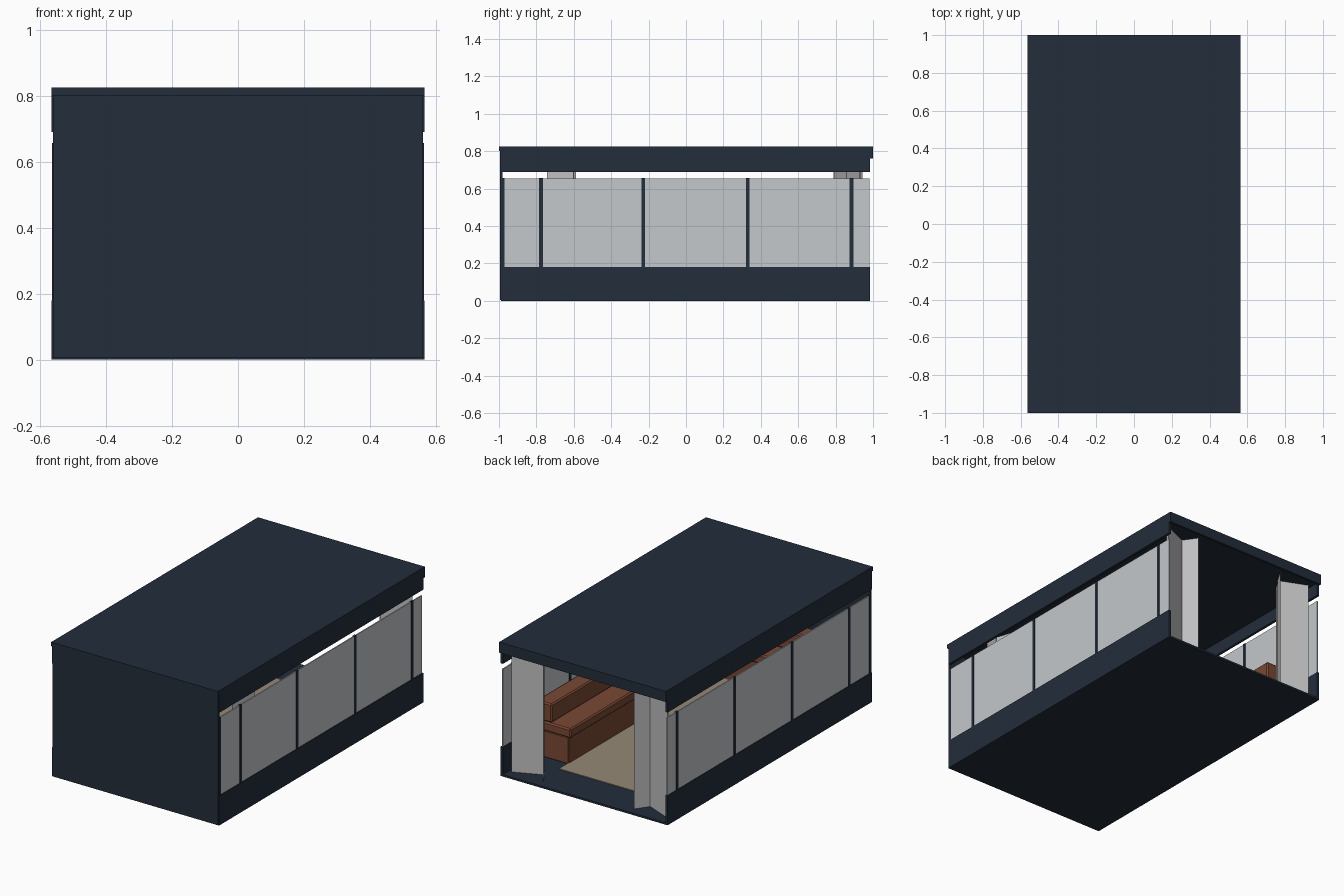
import bpy
import bmesh

cube = bpy.data.objects.get("Cube")
if cube:
    bpy.data.objects.remove(cube, do_unlink=True)


def material(name, rgb):
    m = bpy.data.materials.new(name)
    m.use_nodes = True
    m.diffuse_color = (*rgb, 1)
    m.node_tree.nodes["Principled BSDF"].inputs["Base Color"].default_value = (*rgb, 1)
    return m


navy = material("navy", (0.016, 0.026, 0.043))
glass = material("pale_glass", (0.55, 0.58, 0.60))
cloth = material("grey_cloth", (0.52, 0.52, 0.53))
leather = material("brown_leather", (0.19, 0.066, 0.034))
carpet = material("tan_carpet", (0.30, 0.25, 0.18))


def finish(name, bm, mat):
    bmesh.ops.recalc_face_normals(bm, faces=bm.faces)
    mesh = bpy.data.meshes.new(name)
    bm.to_mesh(mesh)
    bm.free()
    mesh.materials.append(mat)
    ob = bpy.data.objects.new(name, mesh)
    bpy.context.scene.collection.objects.link(ob)
    return ob


def box(name, x, y, z, mat, bevel=0):
    """Box spanning the three (low, high) ranges."""
    bm = bmesh.new()
    bmesh.ops.create_cube(bm, size=1)
    for v in bm.verts:
        v.co = [sum(r) / 2 + c * (r[1] - r[0]) for r, c in zip((x, y, z), v.co)]
    if bevel:
        bmesh.ops.bevel(bm, geom=bm.edges[:], offset=bevel, segments=1, affect='EDGES')
    return finish(name, bm, mat)


def span(side, a, b):
    return tuple(sorted((side * a, side * b)))


def curtain(name, path, side, z, mat):
    """Folded sheet standing on a plan path."""
    bm = bmesh.new()
    low, high = [[bm.verts.new((side * x, y, h)) for x, y in path] for h in z]
    for i in range(len(path) - 1):
        bm.faces.new((low[i], low[i + 1], high[i + 1], high[i]))
    ob = finish(name, bm, mat)
    mod = ob.modifiers.new("thickness", 'SOLIDIFY')
    mod.thickness = 0.008
    mod.offset = 0
    return ob


# Shell
W = 0.565
box("floor", (-W, W), (-0.99, 0.985), (0, 0.012), navy)
box("front_wall", (-0.56, 0.56), (-0.995, -0.98), (0.005, 0.8), navy)
box("roof", (-W, W), (-1, 1), (0.8, 0.825), navy)
box("ceiling", (-0.55, 0.55), (-0.98, 0.985), (0.77, 0.8), navy)
box("rear_fascia", (-W, W), (0.985, 1), (0.76, 0.8), navy)
box("carpet", (-0.335, 0.335), (-0.97, 0.75), (0.012, 0.017), carpet)

# Sides: sill, glazing with posts, top rail above an open slot
for side, tag in ((1, "left"), (-1, "right")):
    box(tag + "_sill", span(side, 0.55, W), (-0.99, 0.985), (0, 0.18), navy)
    box(tag + "_glazing", span(side, 0.553, 0.56), (-0.975, 0.98), (0.18, 0.655), glass)
    box(tag + "_top_rail", span(side, 0.55, W), (-0.99, 0.985), (0.69, 0.8), navy)
    for n, y in enumerate((-0.775, -0.228, 0.33, 0.885)):
        box(f"{tag}_post_{n + 1}", span(side, 0.55, 0.563), (y - 0.01, y + 0.01),
            (0.18, 0.657), navy)
    box(tag + "_corner_post", span(side, 0.55, 0.563), (-0.99, -0.97), (0.18, 0.657), navy)

    # Rear curtains
    curtain(tag + "_rear_curtain",
            [(0.53, 0.93), (0.36, 0.86), (0.31, 0.94), (0.41, 0.79)], side, (0.015, 0.77), cloth)

    # Side benches
    box(tag + "_bench_base", span(side, 0.33, 0.545), (-0.97, 0.665), (0.012, 0.175), leather, 0.004)
    box(tag + "_bench_cushion", span(side, 0.31, 0.545), (-0.97, 0.675), (0.177, 0.235), leather, 0.008)
    box(tag + "_bench_back", span(side, 0.44, 0.545), (-0.97, 0.67), (0.235, 0.35), leather, 0.008)

# Bench across the front end
box("front_bench_base", (-0.33, 0.33), (-0.975, -0.75), (0.012, 0.175), leather, 0.004)
box("front_bench_cushion", (-0.31, 0.31), (-0.975, -0.73), (0.177, 0.235), leather, 0.008)
box("front_bench_back", (-0.44, 0.44), (-0.975, -0.87), (0.235, 0.35), leather, 0.008)

# Curtain near the front end
curtain("front_curtain", [(0.53, -0.6), (0.48, -0.74), (0.43, -0.59)], 1, (0.35, 0.77), cloth)
